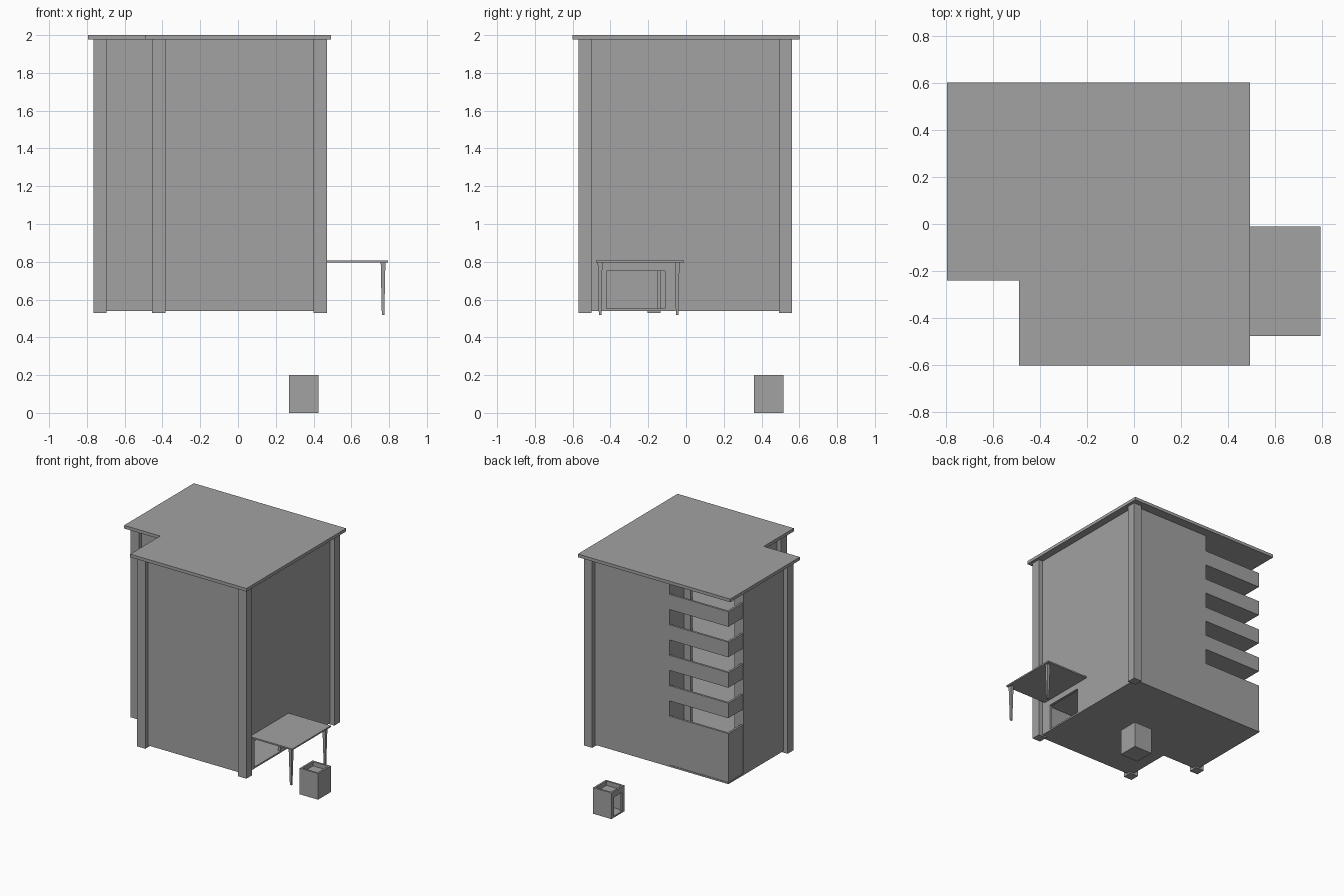
import bpy
import bmesh

old = bpy.data.objects.get("Cube")
if old:
    bpy.data.objects.remove(old)

grey = bpy.data.materials.new("plain grey")
grey.use_nodes = True
grey.diffuse_color = (0.36, 0.36, 0.36, 1)
grey.node_tree.nodes["Principled BSDF"].inputs["Base Color"].default_value = grey.diffuse_color


def finish(name, bm):
    bmesh.ops.recalc_face_normals(bm, faces=bm.faces)
    mesh = bpy.data.meshes.new(name)
    bm.to_mesh(mesh)
    bm.free()
    mesh.materials.append(grey)
    bpy.context.collection.objects.link(bpy.data.objects.new(name, mesh))


def prism(name, outline, z0, z1):
    bm = bmesh.new()
    base = bm.faces.new([bm.verts.new((x, y, z0)) for x, y in outline])
    top = bmesh.ops.extrude_face_region(bm, geom=[base])["geom"]
    for v in top:
        if isinstance(v, bmesh.types.BMVert):
            v.co.z = z1
    if not base.is_valid or len(bm.faces) < len(outline) + 2:
        bm.faces.new([v for v in bm.verts if v.co.z == z0])
    finish(name, bm)


def box(name, x0, x1, y0, y1, z0, z1):
    prism(name, [(x0, y0), (x1, y0), (x1, y1), (x0, y1)], z0, z1)


# Main footprint: an L with an open balcony corner at the back
LEFT, RIGHT, FRONT, BACK = -0.73, 0.435, -0.535, 0.53
NX, NY = -0.42, -0.17      # front notch
BX, BY = -0.23, 0.35       # balcony bay
BASE, EAVES, T = 0.54, 1.976, 0.02

# Outer walls
box("front_wall", NX, RIGHT, FRONT, FRONT + T, BASE, EAVES)
box("notch_side_wall", NX, NX + T, FRONT + T, NY + T, BASE, EAVES)
box("notch_front_wall", LEFT, NX, NY, NY + T, BASE, EAVES)
box("left_wall", LEFT, LEFT + T, NY + T, BY, BASE, EAVES)
box("back_wall", BX, RIGHT, BACK - T, BACK, BASE, EAVES)
box("bay_side_wall", BX, BX + T, BY - T, BACK - T, BASE, EAVES)

# Right wall with the entrance opening
D0, D1, DZ = -0.42, -0.11, 0.75
box("right_upper_wall", RIGHT - T, RIGHT, FRONT + T, BACK - T, DZ, EAVES)
box("entrance_front_jamb", RIGHT - T, RIGHT, FRONT + T, D0, BASE, DZ)
box("entrance_back_jamb", RIGHT - T, RIGHT, D1, BACK - T, BASE, DZ)

# Piers either side of the balcony doorways
box("bay_inner_pier", BX - 0.055, BX, BY - T, BY, BASE, EAVES)
box("bay_outer_pier", LEFT + T, -0.657, BY - T, BY, BASE, EAVES)

# Floors, each with its balcony parapet
outline = [(NX, FRONT), (RIGHT, FRONT), (RIGHT, BACK), (LEFT, BACK), (LEFT, NY), (NX, NY)]
e = 0.006
inner = [(NX + e, FRONT + e), (RIGHT - e, FRONT + e), (RIGHT - e, BACK - e),
         (LEFT + e, BACK - e), (LEFT + e, NY + e), (NX + e, NY + e)]
prism("ground_floor", outline, BASE, BASE + 0.012)
STEP = 0.2328
for i in range(5):
    z = 0.809 + i * STEP
    prism(f"floor_slab_{i + 1}", inner, z, z + 0.014)
    low = z if i else BASE
    box(f"balcony_back_parapet_{i + 1}", LEFT + 0.004, BX, BACK - T, BACK - 0.004, low, z + 0.115)
    box(f"balcony_side_parapet_{i + 1}", LEFT + 0.004, LEFT + T, BY, BACK - T, low, z + 0.115)

# Corner pillars
P = 0.035
for name, x, y in [("front_left", RIGHT, FRONT), ("back_left", RIGHT, BACK - 0.003),
                   ("front_right", NX, FRONT), ("notch", LEFT, NY)]:
    box(name + "_pillar", x - P, x + P, y - P, y + P, 0.528, EAVES)

# Overhanging flat roof
prism("roof", [(-0.49, -0.602), (0.493, -0.602), (0.493, 0.602),
               (-0.795, 0.602), (-0.795, -0.24), (-0.49, -0.24)], EAVES, 2.0)

# Entrance canopy on two tapered legs
box("canopy", RIGHT, 0.793, -0.477, -0.01, 0.795, 0.806)
for side, y in (("front", -0.455), ("back", -0.047)):
    bm = bmesh.new()
    bmesh.ops.create_cube(bm, size=1)
    for v in bm.verts:
        w = 0.025 if v.co.z > 0 else 0.013
        v.co = (0.768 + v.co.x * w, y + v.co.y * w, 0.657 + v.co.z * 0.28)
    finish(f"canopy_{side}_leg", bm)

# Small lift cabin with a doorway and a sunken top
X0, X1, Y0, Y1, W, H = 0.27, 0.425, 0.36, 0.515, 0.014, 0.2
box("cabin_floor", X0, X1, Y0, Y1, 0, 0.012)
box("cabin_ceiling", X0 + W, X1 - W, Y0 + W, Y1 - W, 0.155, 0.167)
box("cabin_front_wall", X0, X1, Y0, Y0 + W, 0.012, H)
box("cabin_back_wall", X0, X1, Y1 - W, Y1, 0.012, H)
box("cabin_closed_wall", X1 - W, X1, Y0 + W, Y1 - W, 0.012, H)
box("cabin_door_lintel", X0, X0 + W, Y0 + W, Y1 - W, 0.155, H)
for side, a in (("front", Y0 + W), ("back", Y1 - W - 0.015)):
    box(f"cabin_door_{side}_jamb", X0, X0 + W, a, a + 0.015, 0.012, 0.155)
